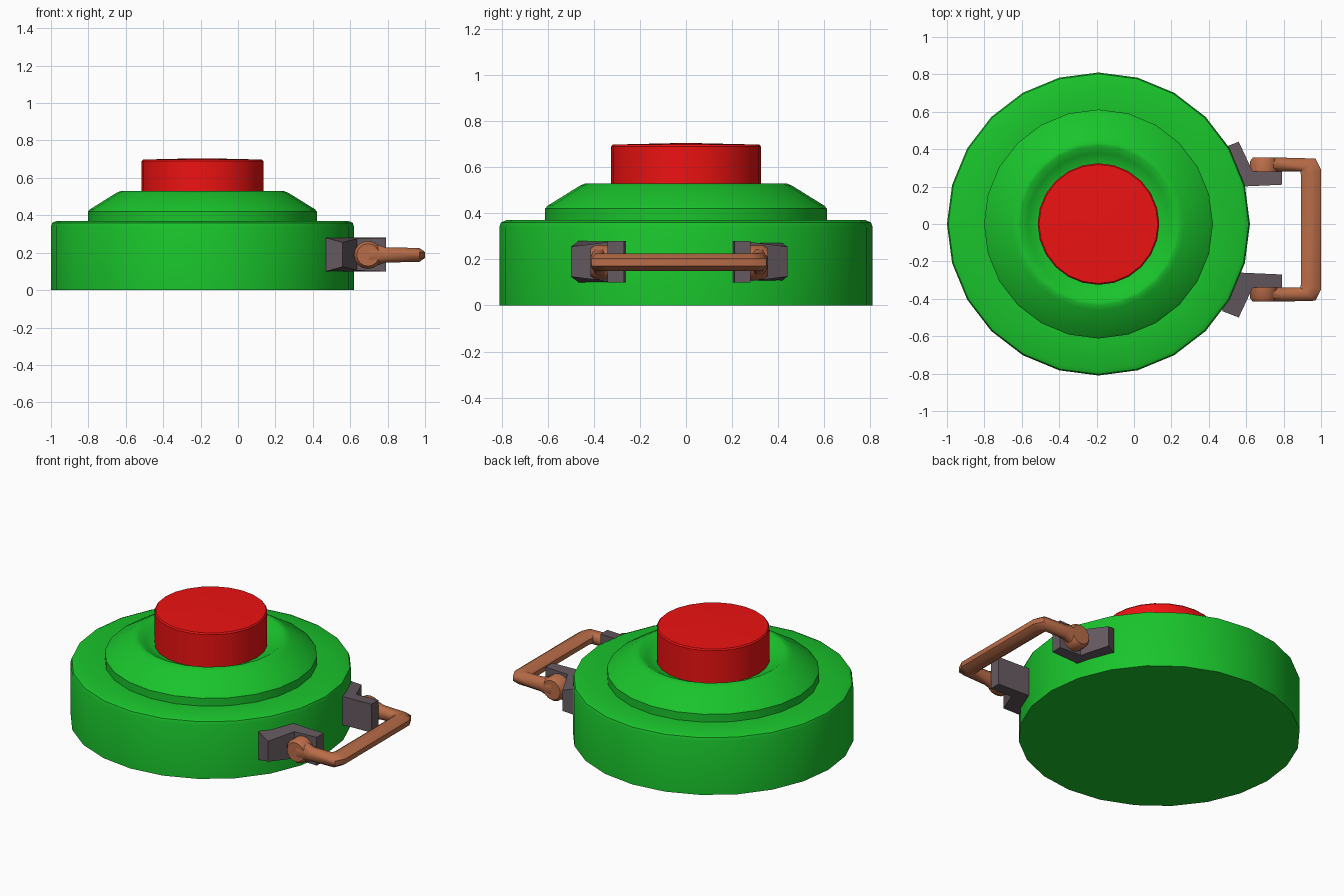
import bpy, bmesh, math
from mathutils import Vector

if "Cube" in bpy.data.objects:
    bpy.data.objects.remove(bpy.data.objects["Cube"])

CX, MIRROR_Y, HZ = -0.19, -0.03, 0.188   # body centre, handle mirror plane, handle height


def material(name, rgb):
    m = bpy.data.materials.new(name)
    m.diffuse_color = (*rgb, 1)
    m.use_nodes = True
    m.node_tree.nodes["Principled BSDF"].inputs["Base Color"].default_value = m.diffuse_color
    return m


GREEN = material("green", (0.01, 0.55, 0.025))
RED = material("red", (0.85, 0.006, 0.006))
COPPER = material("copper", (0.48, 0.15, 0.065))
STEEL = material("steel", (0.13, 0.10, 0.115))


def finish(name, bm, mat, angle):
    bmesh.ops.recalc_face_normals(bm, faces=bm.faces[:])
    mesh = bpy.data.meshes.new(name)
    bm.to_mesh(mesh)
    bm.free()
    mesh.materials.append(mat)
    ob = bpy.data.objects.new(name, mesh)
    bpy.context.collection.objects.link(ob)
    bpy.ops.object.select_all(action='DESELECT')
    ob.select_set(True)
    bpy.context.view_layer.objects.active = ob
    bpy.ops.object.shade_smooth_by_angle(angle=math.radians(angle))
    return ob


def loft(bm, rings):
    """Skin equal-sized closed rings and cap both ends."""
    rows = [[bm.verts.new(p) for p in ring] for ring in rings]
    n = len(rows[0])
    for a, b in zip(rows, rows[1:]):
        for i in range(n):
            j = (i + 1) % n
            bm.faces.new((a[i], a[j], b[j], b[i]))
    bm.faces.new(rows[0])
    bm.faces.new(rows[-1])


def lathe(name, profile, mat, sides=24):
    bm = bmesh.new()
    turn = [2 * math.pi * i / sides for i in range(sides)]
    loft(bm, [[(CX + r * math.cos(t), r * math.sin(t), z) for t in turn] for r, z in profile])
    return finish(name, bm, mat, 35)


# Round casing with stepped cone and a shallow bowl around the button
lathe("casing", [(0.81, 0), (0.81, 0.34), (0.803, 0.36), (0.78, 0.37), (0.612, 0.37),
                 (0.612, 0.42), (0.60, 0.433), (0.46, 0.52), (0.435, 0.53), (0.42, 0.53),
                 (0.38, 0.505), (0.34, 0.485), (0.31, 0.48)], GREEN)

# Pressure button, very slightly domed
lathe("button", [(0.325, 0.46), (0.325, 0.69), (0.318, 0.698), (0.02, 0.705)], RED)


def flip(y, side):
    return y if side > 0 else 2 * MIRROR_Y - y


for side, label in ((1, "back"), (-1, "front")):
    # Bent bracket: (x, y, half height) outline, plate tip tapered
    outline = [(0.47, 0.405, 0.09), (0.56, 0.44, 0.065), (0.635, 0.28, 0.085),
               (0.79, 0.28, 0.09), (0.79, 0.21, 0.09), (0.57, 0.20, 0.09)]
    bm = bmesh.new()
    loft(bm, [[(x, flip(y, side), 0.19 + s * h) for x, y, h in outline] for s in (-1, 1)])
    finish(label + "_bracket", bm, STEEL, 20)

    # Round pivot eye at the end of the handle
    bm = bmesh.new()
    ring = [2 * math.pi * i / 16 for i in range(16)]
    loft(bm, [[(0.695 + r * math.cos(t), flip(y, side), HZ + r * math.sin(t)) for t in ring]
              for y, r in ((0.275, 0.075), (0.335, 0.075), (0.355, 0.06))])
    finish(label + "_pivot", bm, COPPER, 50)

# Carrying handle: cross-sections as (outer xy, inner xy, half height), mirrored
half = [((0.70, 0.355), (0.70, 0.278), 0.07), ((0.79, 0.355), (0.79, 0.28), 0.04),
        ((0.97, 0.35), (0.89, 0.28), 0.038), ((1.0, 0.29), (0.893, 0.255), 0.038)]
sections = half + [((o[0], flip(o[1], -1)), (i[0], flip(i[1], -1)), h)
                   for o, i, h in reversed(half)]
rings = []
for outer, inner, h in sections:
    a, b = Vector((*outer, HZ)), Vector((*inner, HZ))
    k = 1 / math.cos(math.pi / 8)
    rings.append([(a + b) / 2 + (a - b) / 2 * k * math.cos(t) + Vector((0, 0, h * k * math.sin(t)))
                  for t in (math.pi * (2 * i + 1) / 8 for i in range(8))])
bm = bmesh.new()
loft(bm, rings)
finish("handle", bm, COPPER, 50)
